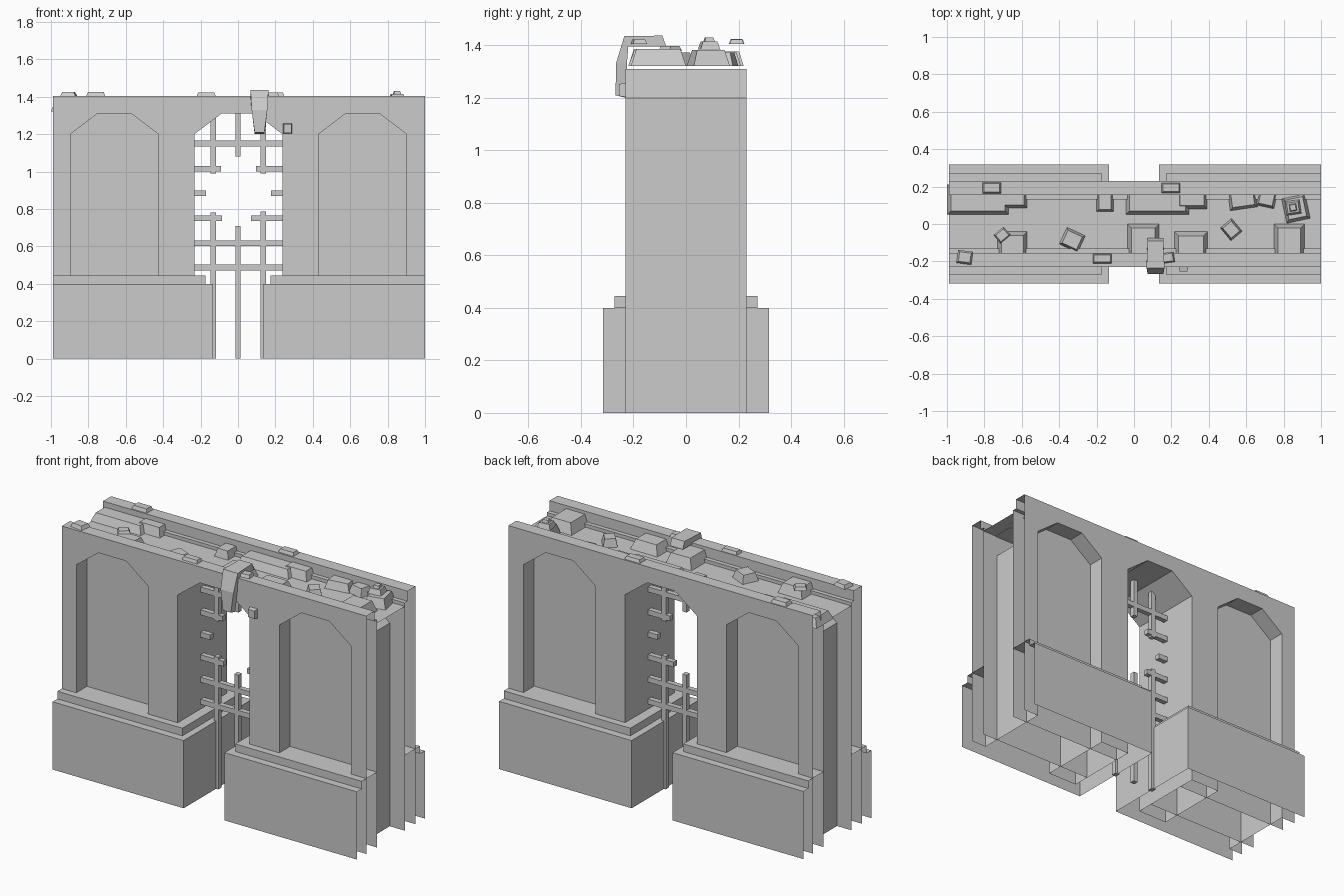
import bpy, bmesh, math
from mathutils import Matrix, Vector

if "Cube" in bpy.data.objects:
    bpy.data.objects.remove(bpy.data.objects["Cube"])

XL, XR = -0.99, 1.0      # open wall ends
WALL, BACK, TOP = 0.23, 0.13, 1.405


def make(name, build):
    me = bpy.data.meshes.new(name)
    bm = bmesh.new()
    build(bm)
    bmesh.ops.recalc_face_normals(bm, faces=bm.faces)
    bm.to_mesh(me)
    bm.free()
    ob = bpy.data.objects.new(name, me)
    bpy.context.collection.objects.link(ob)
    return ob


def strip(name, a, b):
    """Ribbon of quads between two matching polylines."""
    def build(bm):
        va = [bm.verts.new(p) for p in a]
        vb = [bm.verts.new(p) for p in b]
        for i in range(len(a) - 1):
            bm.faces.new((va[i], va[i + 1], vb[i + 1], vb[i]))
    return make(name, build)


def arch(cx):
    """Chamfered arch outline in x, z running from left foot to right foot."""
    return [(cx - .235, 0), (cx - .235, 1.2), (cx - .09, 1.31),
            (cx + .09, 1.31), (cx + .235, 1.2), (cx + .235, 0)]


# front and back wall sheets: piers, arch shoulders and a band above
arches = [-.661, .002, .666]
for s, side in ((-1, "front"), (1, "back")):
    outline = [(XR, 0), (XR, TOP), (XL, TOP), (XL, 0)]
    for cx in arches:
        outline += arch(cx)

    def sheet(bm):
        f = bm.faces.new([bm.verts.new((x, s * WALL, z)) for x, z in outline])
        f.normal_update()
        bmesh.ops.triangulate(bm, faces=[f], ngon_method='EAR_CLIP')
    make(side + "_wall", sheet)
    # inner sheet closing the niches
    for x0, x1 in ((XL, -.233), (.237, XR)):
        strip(side + "_niche_back", [(x0, s * BACK, 0), (x1, s * BACK, 0)],
              [(x0, s * BACK, 1.345), (x1, s * BACK, 1.345)])

# niche reveals and gateway passage run through the whole wall
for cx, name in zip(arches, ("left_niche", "gateway_passage", "right_niche")):
    strip(name, [(x, -WALL, z) for x, z in arch(cx)],
          [(x, WALL, z) for x, z in arch(cx)])

# parapets and sunken walkway
half = [(-.23, TOP), (-.155, TOP), (-.155, 1.345), (-.13, 1.345), (-.13, 1.325)]
prof = half + [(-y, z) for y, z in reversed(half)]
strip("walkway", [(XL, y, z) for y, z in prof], [(XR, y, z) for y, z in prof])

# stepped base on each side of the gateway
for xe, s in ((XL, -1), (XR, 1)):
    def ring(x, y, z):
        return [(xe, -y, z), (s * x, -y, z), (s * x, y, z), (xe, y, z)]
    steps = [ring(.133, .317, 0), ring(.133, .317, .4), ring(.173, .272, .4),
             ring(.173, .272, .445), ring(.235, BACK, .445)]
    for a, b in zip(steps, steps[1:]):
        strip("base_step", a, b)


# broken iron grille
def bar(name, x0, x1, z0, z1):
    def build(bm):
        m = Matrix.Translation(((x0 + x1) / 2, 0, (z0 + z1) / 2)) @ \
            Matrix.Diagonal((x1 - x0, .03, z1 - z0, 1))
        bmesh.ops.create_cube(bm, size=1, matrix=m)
    make(name, build)


for x, low, high in ((-.132, .78, .99), (0, .71, 1.08), (.135, .785, .99)):
    bar("upright_lower", x - .014, x + .014, 0, low)
    bar("upright_upper", x - .014, x + .014, high, 1.31 if x == 0 else 1.285)
for z, l, r in ((1.15, 0, 0), (1.015, -.09, .095), (.883, -.172, .177),
                (.75, -.085, .07), (.617, 0, 0), (.487, 0, 0)):
    bar("crossbar_left", -.233, l, z - .015, z + .015)
    bar("crossbar_right", r, .237, z - .015, z + .015)


# tapered rubble stones: x, y, z, width, depth, height, turn, taper
def stone(name, x, y, z, w, d, h, turn=0, taper=.74, tilt=0):
    def build(bm):
        bmesh.ops.create_cube(bm, size=1)
        for v in bm.verts:
            c = min(w, d) * (1 - taper) / 2 if v.co.z > 0 else 0
            v.co = Vector((math.copysign(w / 2 - c, v.co.x),
                           math.copysign(d / 2 - c, v.co.y),
                           h if v.co.z > 0 else 0))
        bm.transform(Matrix.Translation((x, y, z))
                     @ Matrix.Rotation(math.radians(turn), 4, 'Z')
                     @ Matrix.Rotation(math.radians(tilt), 4, 'X'))
    make(name, build)


F = 1.322
for s in [(-.835, .13, F, .33, .16, .05), (-.65, .15, F, .16, .13, .055),
          (-.155, .12, F, .09, .11, .05), (.125, .13, F, .34, .16, .05),
          (.31, .15, F, .165, .14, .055), (.58, .14, F, .15, .12, .05, 8),
          (.71, .14, F, .1, .1, .05, -12), (.865, .085, F, .13, .14, .06, 12),
          (-.65, -.125, F, .16, .17, .06), (-.33, -.085, F, .11, .1, .05, -25),
          (.05, -.11, F, .17, .22, .065), (.305, -.13, F, .18, .18, .06),
          (.52, -.03, F, .08, .09, .05, 40), (.83, -.105, F, .165, .21, .065)]:
    stone("walkway_rubble", *s)
for s in [(.85, .088, 1.385, .08, .075, .03, 8), (.85, .088, 1.412, .04, .04, .018, 8),
          (-.705, -.06, 1.378, .07, .06, .02, 40)]:
    stone("stacked_stone", *s)
for s in [(-.905, -.178, TOP, .08, .07, .02, -8), (-.17, -.185, TOP, .1, .05, .018),
          (.18, -.18, TOP, .07, .055, .018, 8), (-.76, .193, TOP, .1, .06, .02),
          (.197, .193, TOP, .1, .055, .018)]:
    stone("parapet_stone", *s)

# chip lodged in the wall face
stone("wall_chip", .265, -.215, 1.23, .055, .06, .04, tilt=90)


# bent slab hanging over the parapet: outer y,z, inner y,z, half width
def slab(bm):
    secs = [(-.09, 1.437, -.075, 1.395, .042), (-.235, 1.435, -.22, 1.395, .048),
            (-.267, 1.33, -.225, 1.33, .042), (-.268, 1.21, -.228, 1.2, .026)]
    rings = [[bm.verts.new(p) for p in ((.115 - w, a, b), (.115 + w, a, b),
                                        (.115 + w, c, d), (.115 - w, c, d))]
             for a, b, c, d, w in secs]
    for r, q in zip(rings, rings[1:]):
        for i in range(4):
            bm.faces.new((r[i], r[(i + 1) % 4], q[(i + 1) % 4], q[i]))
    bm.faces.new(rings[0])
    bm.faces.new(rings[-1])


make("hanging_slab", slab)
